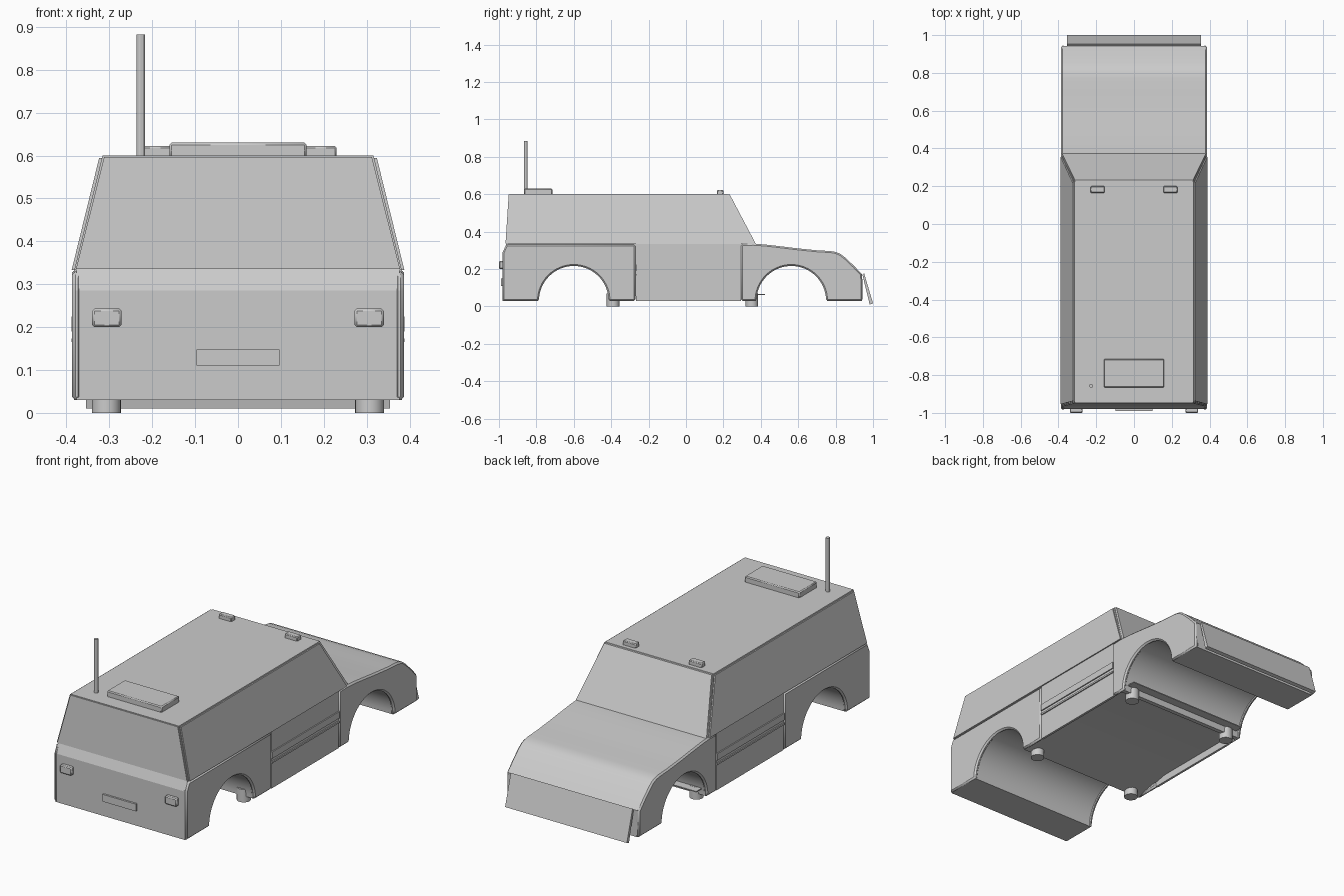
import bpy, bmesh, math

if "Cube" in bpy.data.objects:
    bpy.data.objects.remove(bpy.data.objects["Cube"])


def finish(name, bm, bevel=0.0, smooth=True):
    bmesh.ops.recalc_face_normals(bm, faces=bm.faces)
    me = bpy.data.meshes.new(name)
    bm.to_mesh(me)
    bm.free()
    ob = bpy.data.objects.new(name, me)
    bpy.context.collection.objects.link(ob)
    if bevel:
        m = ob.modifiers.new("bevel", 'BEVEL')
        m.width, m.segments = bevel, 1
        m.limit_method, m.angle_limit = 'ANGLE', math.radians(40)
    if smooth:
        bpy.ops.object.select_all(action='DESELECT')
        ob.select_set(True)
        bpy.context.view_layer.objects.active = ob
        bpy.ops.object.shade_smooth_by_angle(angle=math.radians(20))
    return ob


def extrude_x(name, profile, x0, x1, bevel=0.0):
    """Side profile of (y, z) points extruded from x0 to x1."""
    bm = bmesh.new()
    f = bm.faces.new([bm.verts.new((x0, y, z)) for y, z in profile])
    r = bmesh.ops.extrude_face_region(bm, geom=[f])
    verts = [v for v in r["geom"] if isinstance(v, bmesh.types.BMVert)]
    bmesh.ops.translate(bm, verts=verts, vec=(x1 - x0, 0, 0))
    return finish(name, bm, bevel)


def box(name, x0, x1, y0, y1, z0, z1, bevel=0.0):
    return extrude_x(name, [(y0, z0), (y1, z0), (y1, z1), (y0, z1)], x0, x1, bevel)


def cylinder(name, x, y, z0, z1, r, n=24):
    bm = bmesh.new()
    bmesh.ops.create_cone(bm, cap_ends=True, segments=n, radius1=r, radius2=r, depth=z1 - z0)
    bmesh.ops.translate(bm, verts=bm.verts, vec=(x, y, (z0 + z1) / 2))
    return finish(name, bm)


def taper(name, low, high):
    """Tapered block; low and high are (half width, y0, y1, z)."""
    bm = bmesh.new()
    a, b = [[bm.verts.new(p) for p in ((-w, y0, z), (w, y0, z), (w, y1, z), (-w, y1, z))]
            for w, y0, y1, z in (low, high)]
    bm.faces.new(a)
    bm.faces.new(b)
    for i in range(4):
        j = (i + 1) % 4
        bm.faces.new((a[i], a[j], b[j], b[i]))
    return finish(name, bm, smooth=False)


def arch(yc, r, n=32):
    """Wheel opening, running towards +y."""
    return [(yc - r * math.cos(math.pi * i / n), 0.03 + r * math.sin(math.pi * i / n))
            for i in range(n + 1)]


REAR, FRONT = -0.60, 0.563
HOOD = [(0.942, 0.17), (0.90, 0.215), (0.85, 0.262), (0.825, 0.281), (0.80, 0.291),
        (0.77, 0.296), (0.70, 0.300), (0.60, 0.310), (0.50, 0.322), (0.42, 0.331), (0.36, 0.335)]
TAIL = [(-0.96, 0.335), (-0.98, 0.285)]

# main lower body with wheel tunnels and a sloped recess under the floor
extrude_x("lower_body",
          [(-0.98, 0.03)] + arch(REAR, 0.19)
          + [(-0.40, 0.03), (-0.20, 0.068), (0.35, 0.068), (0.35, 0.03)]
          + arch(FRONT, 0.19) + [(0.942, 0.03)] + HOOD + TAIL, -0.377, 0.377)

for side, s in (("left", -1), ("right", 1)):
    # fender panels and door on each side
    extrude_x(side + "_rear_fender",
              [(-0.982, 0.03)] + arch(REAR, 0.186)
              + [(-0.27, 0.03), (-0.27, 0.33), (-0.962, 0.33), (-0.982, 0.285)],
              s * 0.365, s * 0.387, 0.008)
    extrude_x(side + "_front_fender",
              [(0.294, 0.03)] + arch(FRONT, 0.186) + [(0.944, 0.03)] + HOOD + [(0.294, 0.333)],
              s * 0.365, s * 0.387, 0.008)
    box(side + "_door", s * 0.37, s * 0.382, -0.268, 0.293, 0.03, 0.334)
    box(side + "_door_trim", s * 0.37, s * 0.388, -0.268, 0.293, 0.19, 0.225)
    box(side + "_door_rail", s * 0.37, s * 0.388, -0.268, 0.293, 0.165, 0.174)
    # feet
    for end, y in (("rear", -0.39), ("front", 0.352)):
        cylinder(f"{side}_{end}_foot", s * 0.307, y, 0, 0.068, 0.034)
    # tail lamps and roof marker lamps
    box(side + "_tail_lamp", s * 0.272, s * 0.34, -1.0, -0.975, 0.2, 0.243, 0.005)
    box(side + "_roof_lamp", s * 0.155, s * 0.23, 0.165, 0.2, 0.595, 0.622, 0.004)

# cabin: core with slightly proud side skins, rear window and windshield
taper("cabin", (0.382, -0.96, 0.36, 0.333), (0.316, -0.943, 0.222, 0.60))
taper("cabin_side_skins", (0.388, -0.954, 0.355, 0.333), (0.324, -0.937, 0.217, 0.594))
taper("rear_window", (0.378, -0.965, -0.95, 0.335), (0.312, -0.948, -0.93, 0.597))
taper("windshield", (0.381, 0.35, 0.374, 0.333), (0.313, 0.21, 0.234, 0.598))

# roof hatch and antenna
box("roof_hatch", -0.16, 0.16, -0.865, -0.715, 0.595, 0.63, 0.005)
cylinder("antenna", -0.227, -0.857, 0.59, 0.883, 0.01, 12)
# number plate holder
box("plate_holder", -0.097, 0.097, -0.99, -0.975, 0.11, 0.148)
# hanging nose flap
extrude_x("nose_flap", [(0.943, 0.17), (0.982, 0.01), (1.0, 0.016), (0.952, 0.178)], -0.355, 0.355)
# cross strip in the front wheel tunnel
box("cross_strip", -0.355, 0.355, 0.355, 0.422, 0.062, 0.067)
